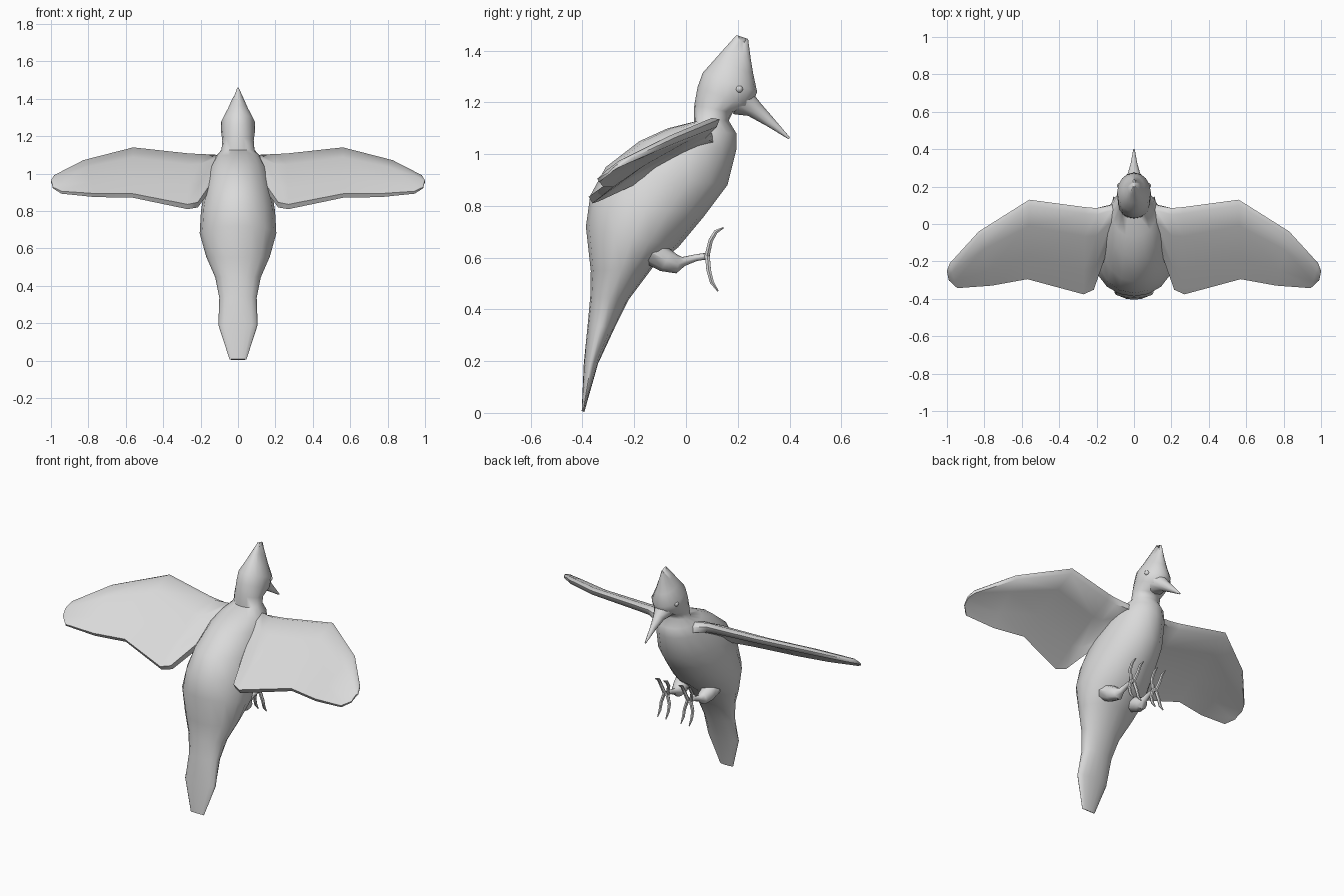
import bpy, bmesh
from math import sin, cos, pi, radians
from mathutils import Vector

cube = bpy.data.objects.get("Cube")
if cube:
    bpy.data.objects.remove(cube, do_unlink=True)

grey = bpy.data.materials.new("plain_grey")
grey.use_nodes = True
GREY = (0.7, 0.7, 0.7, 1)
grey.diffuse_color = GREY
grey.node_tree.nodes["Principled BSDF"].inputs["Base Color"].default_value = GREY


def finish(bm, name, mirrored=False, angle=45):
    """Turn a bmesh into a smooth shaded object, mirrored across x if asked."""
    bmesh.ops.recalc_face_normals(bm, faces=bm.faces)
    mesh = bpy.data.meshes.new(name)
    bm.to_mesh(mesh)
    bm.free()
    obj = bpy.data.objects.new(name, mesh)
    bpy.context.collection.objects.link(obj)
    mesh.materials.append(grey)
    bpy.ops.object.select_all(action="DESELECT")
    obj.select_set(True)
    bpy.context.view_layer.objects.active = obj
    bpy.ops.object.shade_smooth_by_angle(angle=radians(angle))
    if mirrored:
        mod = obj.modifiers.new("mirror", "MIRROR")
        mod.use_mirror_merge = False
    return obj


def loft(bm, rings):
    """Skin a list of closed rings and cap both ends."""
    loops = [[bm.verts.new(p) for p in ring] for ring in rings]
    n = len(loops[0])
    for a, b in zip(loops, loops[1:]):
        for i in range(n):
            j = (i + 1) % n
            bm.faces.new((a[i], a[j], b[j], b[i]))
    bm.faces.new(loops[0])
    bm.faces.new(loops[-1])


def oval(back, front, width, n=16):
    """Upright oval between a back and a front point (y, z)."""
    b, f = Vector((0, *back)), Vector((0, *front))
    mid, half = (b + f) / 2, (f - b) / 2
    return [mid + half * cos(2 * pi * i / n) + Vector((width * sin(2 * pi * i / n), 0, 0))
            for i in range(n)]


def tube(bm, path, n=8):
    """Tapered limb through (point, radius) pairs."""
    pts = [Vector(p) for p, r in path]
    rings = []
    for k, (p, r) in enumerate(path):
        t = (pts[min(k + 1, len(pts) - 1)] - pts[max(k - 1, 0)]).normalized()
        side = Vector((1, 0, 0))
        up = t.cross(side).normalized()
        side = up.cross(t)
        rings.append([pts[k] + r * (side * cos(2 * pi * i / n) + up * sin(2 * pi * i / n))
                      for i in range(n)])
    loft(bm, rings)


# Body: tail tip up through belly, neck, head and crest
profile = [
    ((-.403, .008), (-.393, .003), .045),
    ((-.395, .19), (-.34, .19), .105),
    ((-.38, .34), (-.275, .33), .1),
    ((-.37, .45), (-.22, .44), .122),
    ((-.368, .55), (-.13, .56), .17),
    ((-.387, .72), (-.03, .64), .205),
    ((-.37, .84), (.07, .76), .198),
    ((-.31, .95), (.16, .88), .18),
    ((-.18, 1.05), (.195, 1.02), .15),
    ((-.07, 1.1), (.195, 1.08), .12),
    ((.03, 1.125), (.165, 1.13), .088),
    ((.032, 1.19), (.18, 1.16), .084),
    ((.045, 1.26), (.25, 1.18), .09),
    ((.065, 1.315), (.275, 1.24), .09),
    ((.11, 1.365), (.26, 1.31), .058),
    ((.15, 1.41), (.25, 1.37), .034),
    ((.195, 1.46), (.24, 1.445), .006),
]
bm = bmesh.new()
loft(bm, [oval(*row) for row in profile])
for v in bm.verts:  # notch in the crest
    if v.co.z > 1.44 and .205 < v.co.y < .23:
        v.co.z -= .018
finish(bm, "body", angle=60)

# Beak
bm = bmesh.new()
loft(bm, [oval(*row, n=10) for row in [
    ((.18, 1.155), (.255, 1.24), .06),
    ((.24, 1.148), (.29, 1.195), .034),
    ((.31, 1.11), (.335, 1.143), .018),
    ((.396, 1.058), (.402, 1.064), .004),
]])
finish(bm, "beak", angle=60)

# Eyes
bm = bmesh.new()
bmesh.ops.create_uvsphere(bm, u_segments=12, v_segments=8, radius=.015)
bmesh.ops.translate(bm, verts=bm.verts, vec=(.076, .205, 1.252))
finish(bm, "eyes", mirrored=True)

# Wings: leading point, trailing point, thickness from root to tip
section = [(0, 0), (.05, .4), (.3, .6), (.7, .45), (1, .2),
           (1, -.3), (.7, -.1), (.3, -.2), (.05, -.4)]
stations = [
    ((.03, .12, 1.06), (.06, -.05, .98), .09),
    ((.12, .1, 1.08), (.14, -.13, .94), .08),
    ((.2, .085, 1.095), (.215, -.345, .835), .065),
    ((.26, .09, 1.1), (.27, -.37, .825), .06),
    ((.56, .13, 1.135), (.57, -.29, .885), .05),
    ((.83, -.04, 1.065), (.76, -.325, .885), .045),
    ((.985, -.21, .985), (.945, -.34, .9), .03),
    ((1, -.25, .96), (.99, -.30, .925), .015),
]
normal = Vector((0, -.5, .86))
bm = bmesh.new()
loft(bm, [[Vector(a).lerp(Vector(b), u) + normal * (t * v) for u, v in section]
          for a, b, t in stations])
finish(bm, "wings", mirrored=True, angle=50)

# Legs with a thigh, shank and four curved toes each
bm = bmesh.new()
tube(bm, [((.1, -.15, .63), .05), ((.092, -.08, .59), .046), ((.085, -.035, .575), .036),
          ((.082, -.01, .585), .018), ((.08, .04, .6), .013), ((.08, .088, .607), .013)])
for spread in (-1, 1):
    x = .08 + .008 * spread
    tip = .08 + .028 * spread
    tube(bm, [((x, .08, .6), .011), ((tip, .095, .665), .01),
              ((tip, .115, .7), .009), ((tip, .145, .716), .003)], 6)
    tube(bm, [((x, .082, .612), .011), ((tip, .088, .55), .01),
              ((tip, .1, .505), .009), ((tip, .124, .47), .003)], 6)
finish(bm, "legs", mirrored=True)
